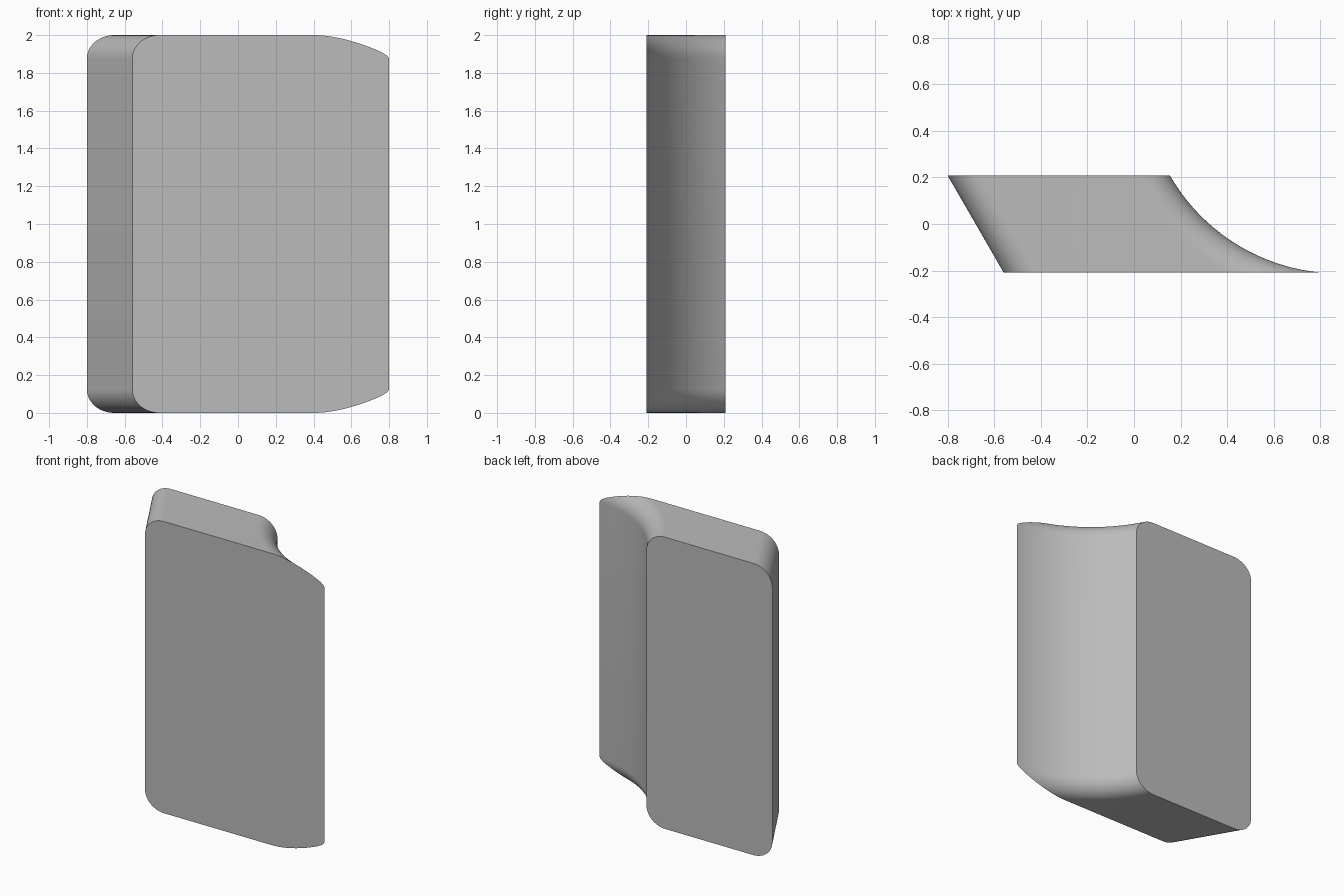
import bpy, bmesh, math

if "Cube" in bpy.data.objects:
    bpy.data.objects.remove(bpy.data.objects["Cube"], do_unlink=True)

HEIGHT = 2.0
HALF_DEPTH = 0.208
FILLET = 0.125
SLICES, STEPS = 40, 14
SLANT = math.radians(30)
# Axis of the cylinder that scoops the concave side
CX, CY = 0.88, 0.625
RADIUS = math.hypot(CX - 0.8, CY + HALF_DEPTH)


def left_x(y, inset):
    """Slanted side, moved inward by inset."""
    return -0.8 + (HALF_DEPTH - y) * math.tan(SLANT) + inset / math.cos(SLANT)


def right_x(y, inset):
    """Scooped side, moved inward by inset."""
    return CX - math.sqrt((RADIUS + inset) ** 2 - (CY - y) ** 2)


def section(y):
    """Outline of one slice, with rounded corners following each side."""
    corner = []
    for i in range(STEPS + 1):
        a = math.pi / 2 * i / STEPS
        corner.append((FILLET * (1 - math.cos(a)), FILLET * (1 - math.sin(a))))
    low_left = [(left_x(y, d), z) for d, z in corner]
    low_right = [(right_x(y, d), z) for d, z in reversed(corner)]
    low = low_left + low_right
    high = [(x, HEIGHT - z) for x, z in reversed(low)]
    return [(x, y, z) for x, z in low + high]


# Slices spaced evenly along the scooped arc
start = math.acos((CY + HALF_DEPTH) / RADIUS)
end = math.acos((CY - HALF_DEPTH) / RADIUS)
bm = bmesh.new()
rings = []
for i in range(SLICES + 1):
    y = CY - RADIUS * math.cos(start + (end - start) * i / SLICES)
    rings.append([bm.verts.new(p) for p in section(y)])

# Skin between slices, then flat front and back
for a, b in zip(rings, rings[1:]):
    n = len(a)
    for j in range(n):
        k = (j + 1) % n
        bm.faces.new((a[j], a[k], b[k], b[j]))
bm.faces.new(rings[0])
bm.faces.new(rings[-1])
bmesh.ops.recalc_face_normals(bm, faces=bm.faces)

mesh = bpy.data.meshes.new("scooped_block")
bm.to_mesh(mesh)
bm.free()
block = bpy.data.objects.new("scooped_block", mesh)
bpy.context.collection.objects.link(block)

# Plain grey
grey = bpy.data.materials.new("plain_grey")
grey.use_nodes = True
colour = (0.5, 0.5, 0.5, 1)
grey.diffuse_color = colour
grey.node_tree.nodes["Principled BSDF"].inputs["Base Color"].default_value = colour
mesh.materials.append(grey)

bpy.ops.object.select_all(action="DESELECT")
block.select_set(True)
bpy.context.view_layer.objects.active = block
bpy.ops.object.shade_smooth_by_angle(angle=math.radians(30))
